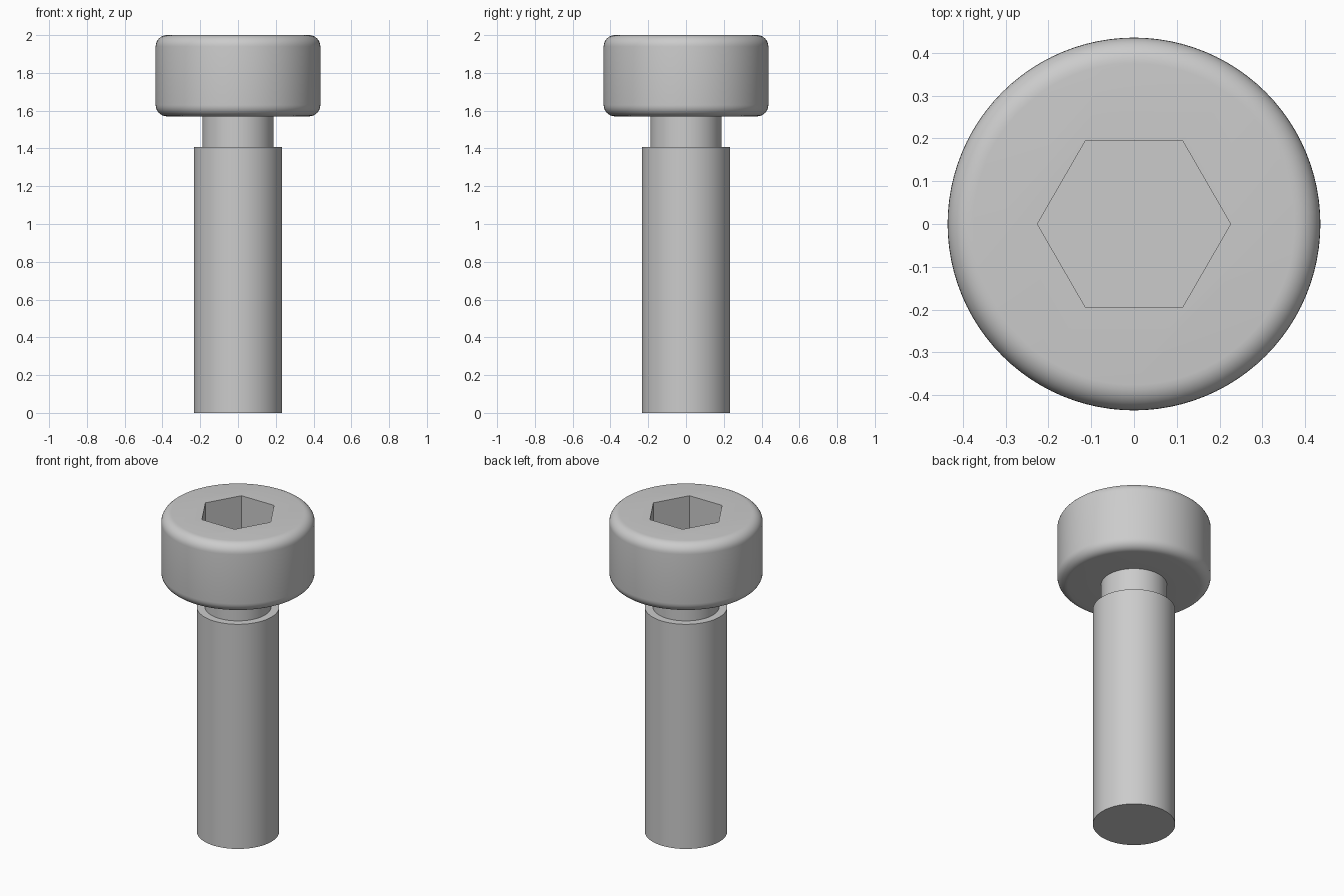
import bpy, bmesh
from math import sin, cos, pi, radians

if "Cube" in bpy.data.objects:
    bpy.data.objects.remove(bpy.data.objects["Cube"])

SEGMENTS = 96
HEAD_R, HEAD_BOTTOM, TOP, FILLET = 0.436, 1.57, 2.0, 0.06
NECK_R, SHANK_R, SHANK_TOP = 0.188, 0.234, 1.408
HEX_R, HEX_DEPTH = 0.226, 0.25


def fillet(r, z, start, steps=8):
    """Quarter-circle profile points around centre (r, z)."""
    return [(r + FILLET * cos(start + i * pi / 2 / steps),
             z + FILLET * sin(start + i * pi / 2 / steps)) for i in range(steps + 1)]


def lathe(name, profile):
    """Closed solid of revolution about z from (radius, height) points."""
    bm = bmesh.new()
    rings = [[bm.verts.new((r * cos(2 * pi * i / SEGMENTS), r * sin(2 * pi * i / SEGMENTS), z))
              for i in range(SEGMENTS)] for r, z in profile]
    for a, b in zip(rings, rings[1:]):
        for i in range(SEGMENTS):
            j = (i + 1) % SEGMENTS
            bm.faces.new((a[i], a[j], b[j], b[i]))
    bm.faces.new(rings[0][::-1])
    bm.faces.new(rings[-1])
    mesh = bpy.data.meshes.new(name)
    bm.to_mesh(mesh)
    bm.free()
    obj = bpy.data.objects.new(name, mesh)
    bpy.context.collection.objects.link(obj)
    return obj


# Bolt body: shank, narrow neck and rounded cylindrical head
profile = [(SHANK_R, 0), (SHANK_R, SHANK_TOP), (NECK_R, SHANK_TOP), (NECK_R, HEAD_BOTTOM)]
profile += fillet(HEAD_R - FILLET, HEAD_BOTTOM + FILLET, -pi / 2)
profile += fillet(HEAD_R - FILLET, TOP - FILLET, 0)
bolt = lathe("socket_bolt", profile)

# Hexagonal socket, corners on the x axis
bpy.ops.mesh.primitive_cylinder_add(vertices=6, radius=HEX_R, depth=2 * HEX_DEPTH,
                                    location=(0, 0, TOP), rotation=(0, 0, radians(30)))
cutter = bpy.context.object
cutter.name = "hex_socket_cutter"
cutter.hide_render = True
socket = bolt.modifiers.new("hex_socket", 'BOOLEAN')
socket.operation = 'DIFFERENCE'
socket.solver = 'EXACT'
socket.object = cutter

# Apply the cut, then smooth the round walls while keeping edges sharp
bpy.ops.object.select_all(action='DESELECT')
bolt.select_set(True)
bpy.context.view_layer.objects.active = bolt
bpy.ops.object.modifier_apply(modifier=socket.name)
bpy.data.objects.remove(cutter, do_unlink=True)
bpy.ops.object.shade_smooth_by_angle(angle=radians(30))
